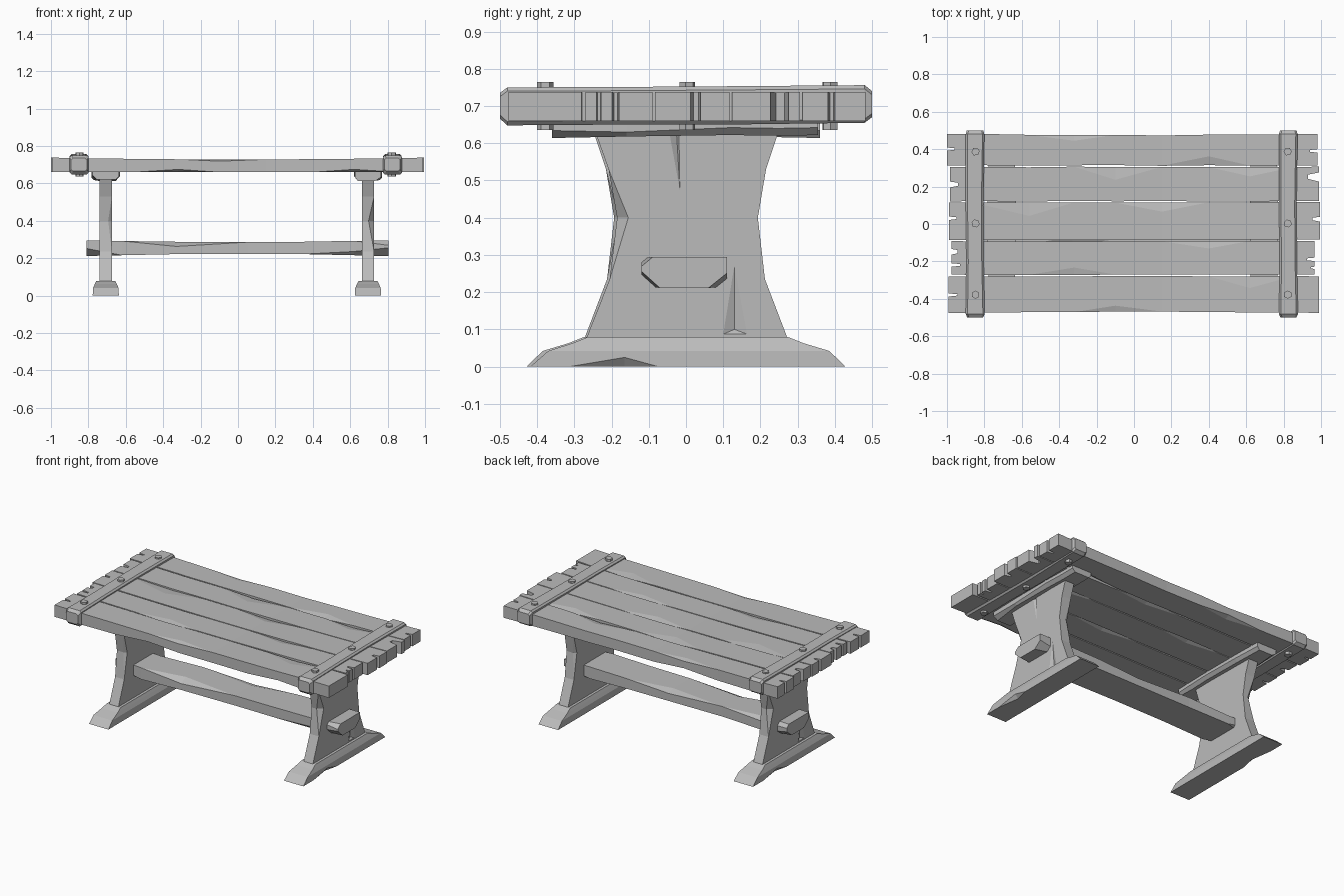
import bpy, bmesh, math, random
from mathutils import Vector

if "Cube" in bpy.data.objects:
    bpy.data.objects.remove(bpy.data.objects["Cube"])

random.seed(4)
wood = bpy.data.materials.new("grey wood")
wood.diffuse_color = (0.5, 0.5, 0.5, 1)
wood.use_nodes = True
wood.node_tree.nodes["Principled BSDF"].inputs["Base Color"].default_value = wood.diffuse_color
N = (0, 0)


def make(name, bm):
    bmesh.ops.recalc_face_normals(bm, faces=bm.faces)
    me = bpy.data.meshes.new(name)
    bm.to_mesh(me)
    bm.free()
    me.materials.append(wood)
    ob = bpy.data.objects.new(name, me)
    bpy.context.collection.objects.link(ob)
    return ob


def loft(name, axis, stations, ox=0, s=1):
    """Rectangles (t, a0, a1, b0, b1, corner cuts) joined along an axis; s=-1 turns by 180 degrees."""
    bm = bmesh.new()
    rings = []
    for t, a0, a1, b0, b1, *c in stations:
        c = c[0] if c else (N, N, N, N)
        pts = [(a0, b0 + c[0][1]), (a0 + c[0][0], b0), (a1 - c[1][0], b0), (a1, b0 + c[1][1]),
               (a1, b1 - c[2][1]), (a1 - c[2][0], b1), (a0 + c[3][0], b1), (a0, b1 - c[3][1])]
        ring = []
        for a, b in pts:
            x, y, z = {"x": (t, a, b), "y": (a, t, b), "z": (a, b, t)}[axis]
            ring.append(bm.verts.new((ox + s * x, s * y, z)))
        rings.append(ring)
    for r, q in zip(rings, rings[1:]):
        for i in range(8):
            bm.faces.new((r[i], r[(i + 1) % 8], q[(i + 1) % 8], q[i]))
    bm.faces.new(rings[0])
    bm.faces.new(rings[-1])
    bmesh.ops.remove_doubles(bm, verts=bm.verts, dist=1e-4)
    return make(name, bm)


def cutter(name, hulls):
    """Several convex solids in one hidden cutter."""
    bm = bmesh.new()
    for pts in hulls:
        tmp = [bm.verts.new(p) for p in pts]
        bmesh.ops.convex_hull(bm, input=tmp)
    ob = make(name, bm)
    ob.hide_render = True
    ob.hide_viewport = True
    return ob


def cut(ob, tool):
    m = ob.modifiers.new("cut", 'BOOLEAN')
    m.operation, m.solver, m.object = 'DIFFERENCE', 'EXACT', tool


# end splits and notches: side, y, half width, depth x
notches = []
for s, y, w, x in [(1, .25, .028, .93), (1, .025, .016, .955), (1, -.19, .013, .925), (1, .39, .012, .94),
                   (1, -.235, .01, .945), (-1, -.38, .01, .945), (-1, -.15, .022, .945),
                   (-1, -.22, .012, .93), (-1, .03, .012, .95), (-1, .21, .02, .94), (-1, .40, .01, .96)]:
    notches.append([(s * px, py, z) for z in (.6, .8)
                    for px, py in [(1.03, y - w * 1.2), (1.03, y + w * 1.2), (x, y + w * .5), (x, y - w * .3)]])
notch_tool = cutter("notch_cutter", notches)

# table top planks: y0, y1, left end, right end
planks = [(-.475, -.279, -.992, .99), (-.271, -.092, -.975, .965), (-.084, .116, -.99, .995),
          (.122, .305, -.985, .99), (.313, .483, -1.0, .98)]
for n, (y0, y1, xl, xr) in enumerate(planks):
    st = []
    for i, x in enumerate([xl, -.86, -.56, -.32, -.1, .15, .4, .62, .86, xr]):
        mid = 1 - x * x
        c = [N] * 4
        if 2 <= i <= 7:
            if (i + n) % 3 == 1:
                c[random.choice((2, 3))] = (random.uniform(.03, .09), random.uniform(.006, .012))
            if (i + 2 * n) % 4 == 3:
                c[random.choice((0, 1))] = (.03, .015)
        j = random.uniform(-.002, .002)
        st.append((x, y0 + .006 * mid * (n == 0) + j, y1 - .008 * mid * (n == 4) + j,
                   .66, .738 - .01 * mid, c))
    cut(loft(f"plank_{n + 1}", "x", st), notch_tool)

for s, side in ((1, "right"), (-1, "left")):
    # clamping strap around the plank ends
    cx = .825 if s == 1 else -.85
    k = [(.01, .01)] * 4
    loft(f"{side}_strap", "y", [
        (-.5, -.042, .042, .666, .735, k), (-.48, -.05, .052, .648, .75, k), (-.2, -.046, .046, .65, .751, k),
        (.1, -.05, .044, .65, .753, k), (.48, -.05, .05, .655, .756, k), (.5, -.044, .044, .67, .74, k)], ox=cx)

    # bolts through the strap
    for i, y in enumerate((-.378, .003, .387)):
        bpy.ops.mesh.primitive_cylinder_add(vertices=6, radius=.022, depth=.128,
                                            location=(cx - .003 * s, y, .70), rotation=(0, 0, .3 * i))
        bolt = bpy.context.object
        bolt.name = f"{side}_bolt_{i + 1}"
        bolt.data.materials.append(wood)

    # leg board with worn edges
    lx = .695 if s == 1 else -.707
    h = .033
    leg = loft(f"{side}_leg", "z", [
        (.07, -h, h, -.27, .275), (.235, -h, h, -.205, .212),
        (.4, -h, h, -.185, .193, (N, (.03, .03), N, (.02, .012))),
        (.53, -h, h, -.208, .215), (.62, -h, h, -.24, .245), (.65, -h, h, -.24, .245)], ox=lx, s=s)
    # shallow gouges in the leg face
    gouges = []
    for tri, deep in [(((.13, .3), (.095, .085), (.17, .085)), (.13, .1)),
                      (((-.05, .64), (-.015, .45), (-.018, .64)), (-.025, .62))]:
        for_face = [(lx + s * (h + .002), s * y, z) for y, z in tri]
        gouges.append(for_face + [(lx + s * (h - .012), s * deep[0], deep[1])])
    cut(leg, cutter(f"{side}_gouge_cutter", gouges))

    # foot with a chipped lower edge
    foot = loft(f"{side}_foot", "z", [
        (0, -.07, .07, -.418, .428), (.042, -.068, .068, -.37, .385),
        (.063, -.058, .058, -.305, .315), (.079, -.05, .05, -.265, .275)], ox=lx, s=s)
    chip = [(.075, -.37, -.004), (.075, -.04, -.004), (.075, -.165, .032), (.045, -.165, -.004)]
    cut(foot, cutter(f"{side}_chip_cutter", [[(lx + s * x, s * y, z) for x, y, z in chip]]))

    # cleat under the top
    loft(f"{side}_cleat", "y", [
        (-.36, -.07, .07, .614, .665, ((.015, .02), (.03, .02), N, N)),
        (-.16, -.075, .075, .618, .665, ((.018, .02), (.012, .012), N, N)),
        (.12, -.075, .075, .622, .665, ((.018, .02), (.02, .02), N, N)),
        (.25, -.072, .072, .62, .665, ((.018, .02), (.02, .02), N, N)),
        (.355, -.07, .07, .622, .665, ((.015, .015), (.02, .02), N, N))], ox=lx, s=s)

# long stretcher through both legs
loft("stretcher", "x", [
    (-.81, -.11, .115, .212, .295, ((.05, .04), (.05, .04), (.02, .02), N)),
    (-.62, -.12, .112, .216, .292, (N, N, (.03, .02), N)),
    (-.33, -.116, .105, .222, .288, (N, N, N, (.05, .025))),
    (.05, -.112, .108, .222, .286, (N, N, (.05, .015), N)),
    (.35, -.115, .11, .222, .288, (N, N, N, N)),
    (.62, -.12, .11, .216, .293, ((.02, .02), N, N, N)),
    (.805, -.12, .11, .211, .294, ((.05, .045), (.05, .04), N, (.03, .025)))])
